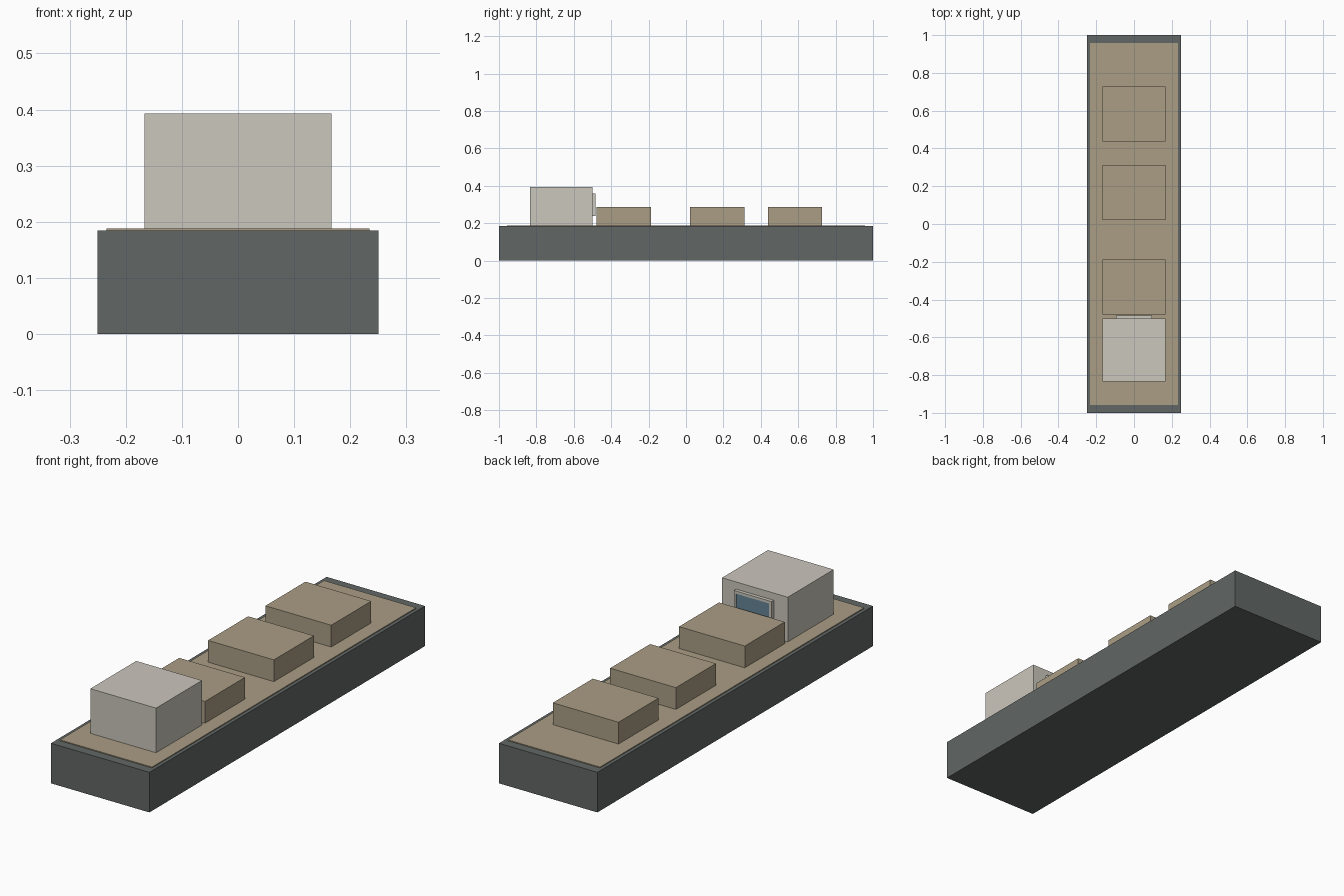
import bpy

if "Cube" in bpy.data.objects:
    bpy.data.objects.remove(bpy.data.objects["Cube"])


def material(name, rgb):
    m = bpy.data.materials.new(name)
    m.diffuse_color = (*rgb, 1)
    m.use_nodes = True
    m.node_tree.nodes["Principled BSDF"].inputs["Base Color"].default_value = m.diffuse_color
    return m


def box(name, mat, x, y, z):
    """Box spanning the given (min, max) ranges."""
    bpy.ops.mesh.primitive_cube_add(
        size=1, location=[(a + b) / 2 for a, b in (x, y, z)])
    o = bpy.context.object
    o.name = name
    o.scale = [b - a for a, b in (x, y, z)]
    bpy.ops.object.transform_apply(location=False, rotation=False, scale=True)
    o.data.materials.append(mat)
    return o


steel = material("hull_steel", (0.12, 0.135, 0.13))
tan = material("deck_tan", (0.40, 0.34, 0.235))
cream = material("cabin_paint", (0.60, 0.57, 0.51))
blue = material("window_glass", (0.13, 0.24, 0.30))

# Hull and thin deck plate
DECK = 0.188
box("hull", steel, (-0.25, 0.25), (-1, 1), (0, 0.184))
box("deck", tan, (-0.234, 0.234), (-0.958, 0.958), (0.18, DECK))

# Cargo hatch covers
for i, y in enumerate((-0.333, 0.167, 0.583)):
    box(f"cargo_hatch_{i + 1}", tan, (-0.167, 0.167),
        (y - 0.145, y + 0.145), (DECK - 0.004, 0.288))

# Wheelhouse with window looking over the hatches
box("wheelhouse", cream, (-0.167, 0.167), (-0.833, -0.5), (DECK - 0.004, 0.393))
wy = (-0.502, -0.484)
W, B = 0.096, 0.012
Z0, Z1 = 0.24, 0.36
box("window_frame_bottom", cream, (-W, W), wy, (Z0, Z0 + B))
box("window_frame_top", cream, (-W, W), wy, (Z1 - B, Z1))
for side, x in (("left", -W), ("right", W - B)):
    box(f"window_frame_{side}", cream, (x, x + B), wy, (Z0 + B, Z1 - B))
box("window_glass", blue, (-W + B, W - B), (-0.502, -0.486), (Z0 + B, Z1 - B))
